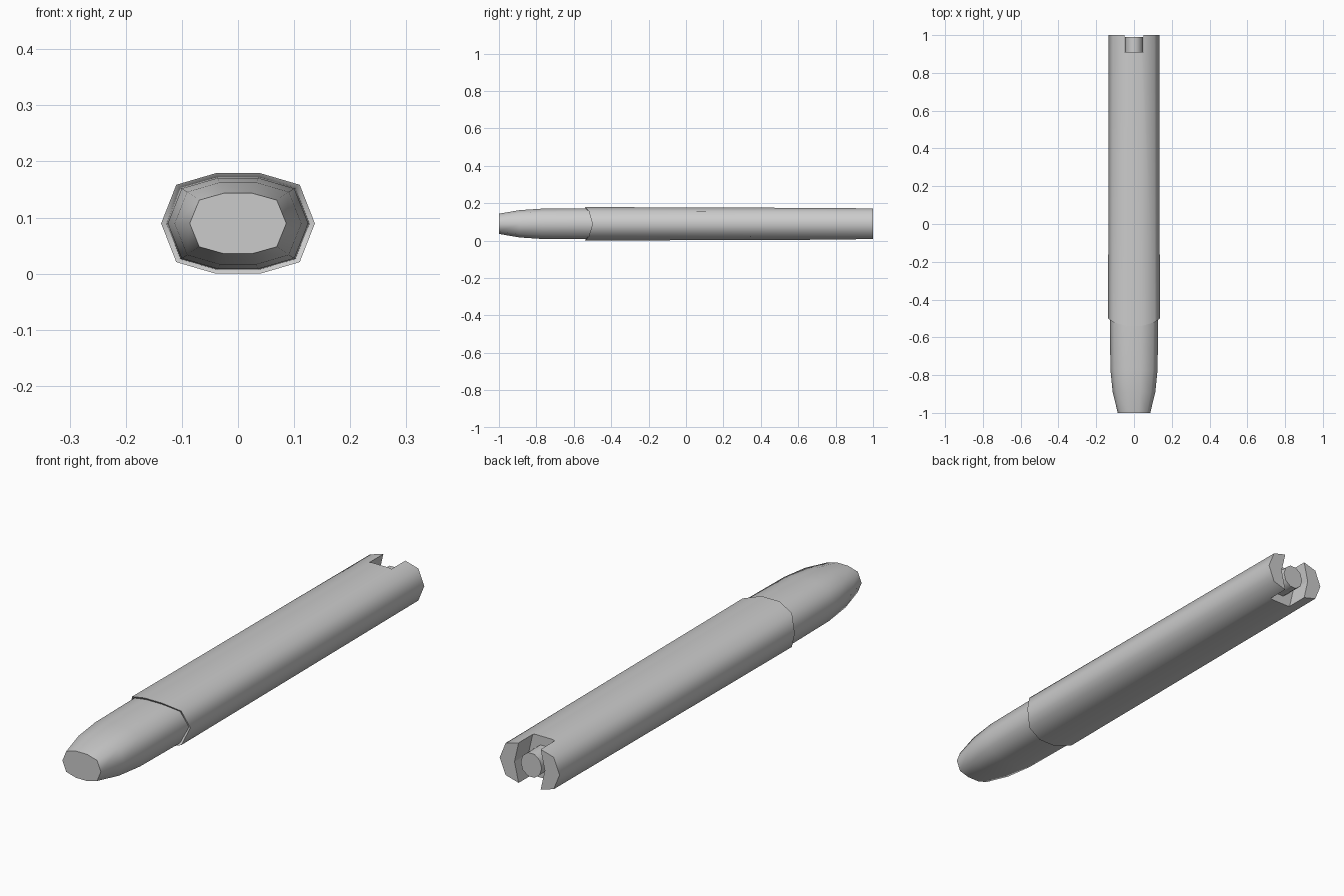
import bpy, bmesh, math

if "Cube" in bpy.data.objects:
    bpy.data.objects.remove(bpy.data.objects["Cube"])

CZ = 0.09
# ten-sided flattened section, as fractions of half width and half height
QUARTER = [(1.0, 0.0), (0.803, 0.77), (0.29, 1.0)]
SECTION = (QUARTER + [(-x, z) for x, z in QUARTER[::-1]]
           + [(-x, -z) for x, z in QUARTER[1:]]
           + [(x, -z) for x, z in QUARTER[:0:-1]])
BOW = {0.0: 1.0, 0.77: 0.5, 1.0: 0.0}


def loft(name, section, rings, smooth=True):
    """Rings are (y, half width, half height, extra y at the side corners)."""
    bm = bmesh.new()
    loops = [[bm.verts.new((px * w, y + bow * BOW.get(abs(pz), 0), CZ + pz * h))
              for px, pz in section] for y, w, h, bow in rings]
    n = len(section)
    for a, b in zip(loops, loops[1:]):
        for i in range(n):
            j = (i + 1) % n
            bm.faces.new((a[i], a[j], b[j], b[i]))
    bm.faces.new(loops[0])
    bm.faces.new(loops[-1])
    bmesh.ops.recalc_face_normals(bm, faces=bm.faces)
    mesh = bpy.data.meshes.new(name)
    bm.to_mesh(mesh)
    bm.free()
    ob = bpy.data.objects.new(name, mesh)
    bpy.context.collection.objects.link(ob)
    if smooth:
        bpy.ops.object.select_all(action='DESELECT')
        ob.select_set(True)
        bpy.context.view_layer.objects.active = ob
        bpy.ops.object.shade_smooth_by_angle(angle=math.radians(58))
    return ob


# main sleeve with bowed front lip
sleeve = loft("sleeve", SECTION, [
    (-0.46, 0.120, 0.077, 0),
    (-0.535, 0.124, 0.080, 0.04),
    (-0.54, 0.137, 0.0895, 0.04),
    (1.0, 0.134, 0.084, 0)])

# tapered nose
loft("nose", SECTION, [
    (-1.0, 0.086, 0.054, 0),
    (-0.89, 0.113, 0.073, 0),
    (-0.77, 0.125, 0.081, 0),
    (-0.46, 0.128, 0.083, 0)])

# through slot at the back, widest at mid height
slot = loft("slot_cutter", [(0.045, 0.1), (0.068, 0), (0.045, -0.1),
                            (-0.045, -0.1), (-0.068, 0), (-0.045, 0.1)],
            [(0.91, 1, 1, 0), (1.1, 1, 1, 0)], smooth=False)
slot.hide_render = True
slot.hide_set(True)
cut = sleeve.modifiers.new("slot", 'BOOLEAN')
cut.operation = 'DIFFERENCE'
cut.solver = 'EXACT'
cut.object = slot

# round peg standing in the slot
circle = [(math.cos(math.tau * i / 10), math.sin(math.tau * i / 10)) for i in range(10)]
loft("peg", circle, [(0.905, 0.047, 0.05, 0), (0.99, 0.047, 0.05, 0)])

# centre on the origin at ground height
for ob in bpy.data.objects:
    ob.location.z = -0.0005
